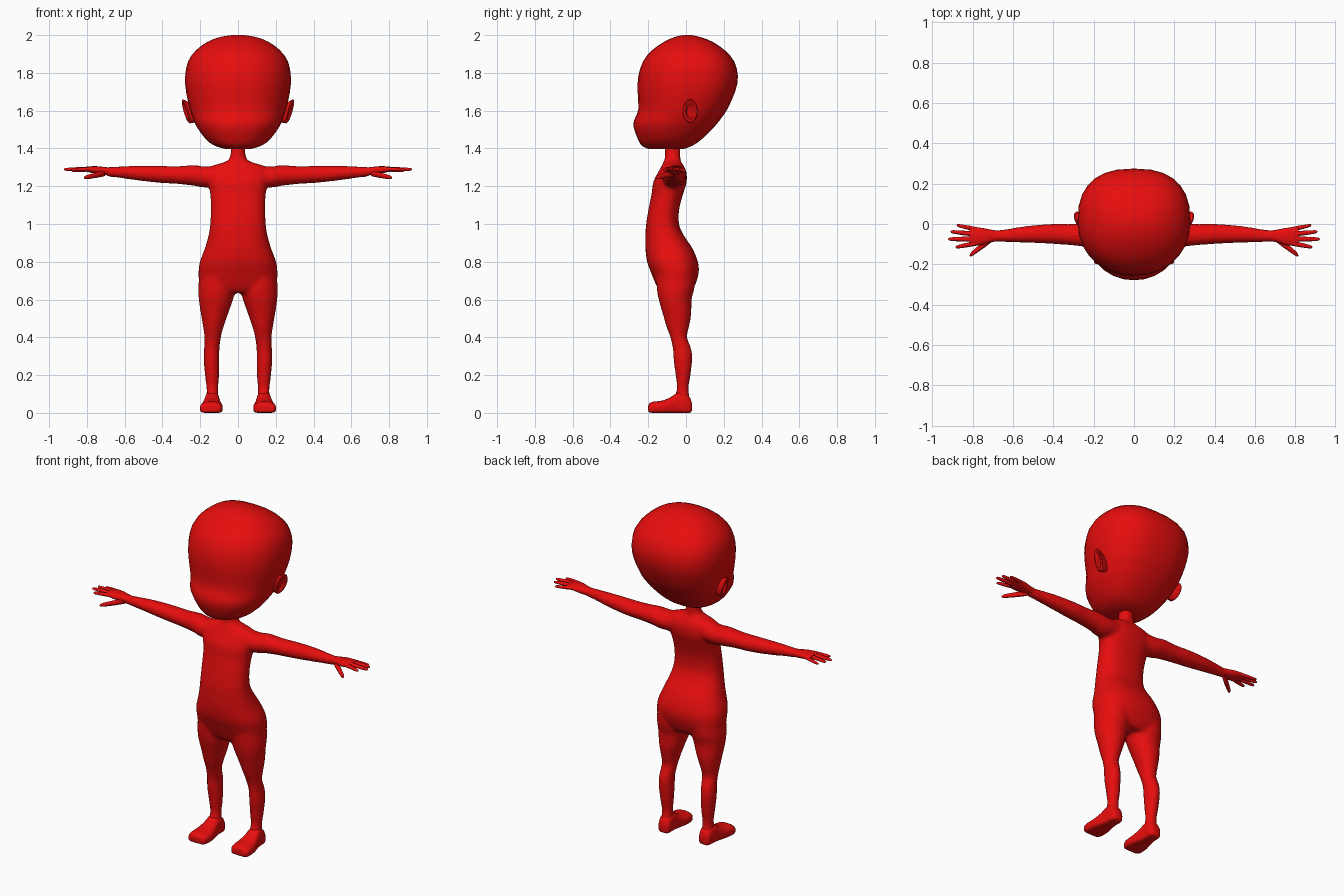
import bpy, bmesh, math

skin = bpy.data.materials.new("red")
skin.diffuse_color = (0.8, 0.004, 0.004, 1)


def smooth_rings(rings, sub):
    """Catmull-Rom interpolation between rings of numbers."""
    out = []
    for i in range(len(rings) - 1):
        p0, p1 = rings[max(i - 1, 0)], rings[i]
        p2, p3 = rings[i + 1], rings[min(i + 2, len(rings) - 1)]
        for k in range(sub):
            t = k / sub
            out.append([0.5 * (2 * b + (c - a) * t + (2 * a - 5 * b + 4 * c - d) * t * t
                               + (3 * b - a - 3 * c + d) * t ** 3)
                        for a, b, c, d in zip(p0, p1, p2, p3)])
    return out + [list(rings[-1])]


def loft(bm, rings, axis, n=20, sub=2, side=1, p_neg=2.0, p_pos=2.0):
    """Rings are (position, a_min, a_max, b_min, b_max) across the axis."""
    loops = []
    for t, a0, a1, b0, b1 in smooth_rings(rings, sub):
        loop = []
        for k in range(n):
            ang = 2 * math.pi * k / n
            c, s = math.cos(ang), math.sin(ang)
            e = 2 / (p_pos if s > 0 else p_neg)
            a = (a0 + a1) / 2 + (a1 - a0) / 2 * math.copysign(abs(c) ** e, c)
            b = (b0 + b1) / 2 + (b1 - b0) / 2 * math.copysign(abs(s) ** e, s)
            x, y, z = {"x": (t, a, b), "y": (a, t, b), "z": (a, b, t)}[axis]
            loop.append(bm.verts.new((x * side, y, z)))
        loops.append(loop)
    for l0, l1 in zip(loops, loops[1:]):
        for k in range(n):
            j = (k + 1) % n
            bm.faces.new((l0[k], l0[j], l1[j], l1[k]))
    bm.faces.new(loops[0][::-1])
    bm.faces.new(loops[-1])


def finish(bm, name, angle=60):
    bmesh.ops.recalc_face_normals(bm, faces=bm.faces)
    me = bpy.data.meshes.new(name)
    bm.to_mesh(me)
    bm.free()
    me.materials.append(skin)
    ob = bpy.data.objects.new(name, me)
    bpy.context.collection.objects.link(ob)
    bpy.ops.object.select_all(action="DESELECT")
    ob.select_set(True)
    bpy.context.view_layer.objects.active = ob
    bpy.ops.object.shade_smooth_by_angle(angle=math.radians(angle))
    return ob


# Head: (z, half width, front y, back y)
head = [(1.398, .07, -.20, -.01), (1.415, .125, -.235, .035), (1.45, .172, -.255, .085),
        (1.52, .222, -.279, .155), (1.565, .24, -.268, .19), (1.61, .255, -.252, .22),
        (1.70, .275, -.256, .26), (1.78, .28, -.253, .275), (1.86, .265, -.228, .256),
        (1.92, .222, -.18, .205), (1.965, .16, -.115, .14), (1.99, .095, -.06, .075),
        (2.0, .03, -.015, .03)]
bm = bmesh.new()
loft(bm, [(z, -w, w, f, b) for z, w, f, b in head], "z", n=28, p_neg=2.1, p_pos=2.5)
finish(bm, "head", 80)

# Torso, arms and legs, fused into one skin
torso = [(.635, .12, -.13, .02), (.66, .19, -.15, .04), (.70, .207, -.168, .057),
         (.75, .209, -.188, .068), (.80, .202, -.206, .063), (.87, .176, -.215, .035),
         (.94, .156, -.215, -.012), (1.0, .147, -.211, -.037), (1.08, .144, -.198, -.036),
         (1.16, .147, -.182, -.015), (1.22, .16, -.174, .003), (1.27, .168, -.15, .003),
         (1.305, .145, -.13, -.01), (1.327, .075, -.12, -.025), (1.35, .043, -.112, -.03),
         (1.43, .036, -.11, -.03)]
arm = [(.08, -.125, -.005, 1.20, 1.31), (.18, -.125, .003, 1.193, 1.305),
       (.23, -.115, .003, 1.202, 1.312), (.32, -.105, 0, 1.212, 1.306),
       (.42, -.098, 0, 1.218, 1.308), (.55, -.092, -.012, 1.233, 1.308),
       (.64, -.09, -.027, 1.246, 1.304), (.70, -.088, -.032, 1.252, 1.301)]
leg = [(.04, .105, .17, -.06, .02), (.08, .103, .168, -.063, .02), (.13, .105, .167, -.048, .013),
       (.19, .10, .174, -.054, .023), (.28, .099, .182, -.066, .033), (.34, .098, .18, -.07, .028),
       (.40, .09, .178, -.083, .006), (.45, .078, .184, -.102, .015), (.52, .054, .196, -.122, .028),
       (.60, .026, .208, -.145, .03), (.66, .012, .211, -.155, .045), (.73, .012, .205, -.16, .05)]
bm = bmesh.new()
loft(bm, [(z, -w, w, f, b) for z, w, f, b in torso], "z", n=32, sub=3, p_neg=2.3, p_pos=2.4)
for s in (-1, 1):
    loft(bm, arm, "x", n=24, sub=3, side=s)
    loft(bm, leg, "z", n=24, sub=3, side=s)
body = finish(bm, "body", 80)
mod = body.modifiers.new("fuse", "REMESH")
mod.mode = "VOXEL"
mod.voxel_size = 0.01
mod.use_smooth_shade = True
mod = body.modifiers.new("soften", "SMOOTH")
mod.factor = 0.5
mod.iterations = 5

foot = [(-.20, .11, .178, .012, .035), (-.195, .092, .195, .003, .05), (-.17, .082, .201, 0, .06),
        (-.12, .082, .197, 0, .066), (-.07, .092, .184, 0, .09), (-.035, .097, .177, 0, .115),
        (.005, .098, .173, 0, .10), (.024, .104, .167, .002, .075), (.031, .118, .154, .012, .05)]
palm = [(.67, -.086, -.034, 1.256, 1.298), (.71, -.09, -.028, 1.26, 1.302),
        (.75, -.104, -.02, 1.266, 1.306), (.79, -.108, -.016, 1.274, 1.305),
        (.815, -.102, -.02, 1.28, 1.301)]
# Fingers: base and tip points, base radius
fingers = [((.78, -.027, 1.288), (.88, -.006, 1.281), .011),
           ((.79, -.05, 1.291), (.91, -.038, 1.288), .012),
           ((.79, -.075, 1.292), (.922, -.075, 1.289), .0125),
           ((.78, -.095, 1.291), (.885, -.115, 1.287), .012),
           ((.705, -.072, 1.268), (.815, -.156, 1.245), .017)]
ear = [(.24, 0, .05, 1.54, 1.635), (.262, -.01, .058, 1.535, 1.65), (.279, -.016, .062, 1.533, 1.66),
       (.285, -.011, .058, 1.54, 1.655), (.284, -.002, .049, 1.553, 1.643),
       (.272, .004, .043, 1.562, 1.632), (.270, .016, .03, 1.59, 1.61)]

for s, label in ((-1, "right"), (1, "left")):
    # Foot with flat sole
    bm = bmesh.new()
    loft(bm, foot, "y", n=20, side=s, p_neg=5, p_pos=2.3)
    finish(bm, label + "_foot", 50)

    # Palm, four fingers and thumb
    bm = bmesh.new()
    loft(bm, palm, "x", n=16, side=s, p_neg=2.4, p_pos=2.4)
    for p, q, r in fingers:
        rings = []
        for t, k in ((0, 1), (.35, 1), (.7, .85), (.9, .7), (.97, .5), (1, .15)):
            x, y, z = (a + (b - a) * t for a, b in zip(p, q))
            rings.append((x, y - r * k, y + r * k, z - r * k * .9, z + r * k * .9))
        loft(bm, rings, "x", n=10, sub=1, side=s)
    finish(bm, label + "_hand")

    # Ear with hollow bowl, flared at the top and back
    bm = bmesh.new()
    loft(bm, ear, "x", n=20, sub=1, side=s)
    for v in bm.verts:
        v.co.x += s * (0.28 * (v.co.z - 1.62) + 0.25 * (v.co.y - .02))
    finish(bm, label + "_ear", 50)
